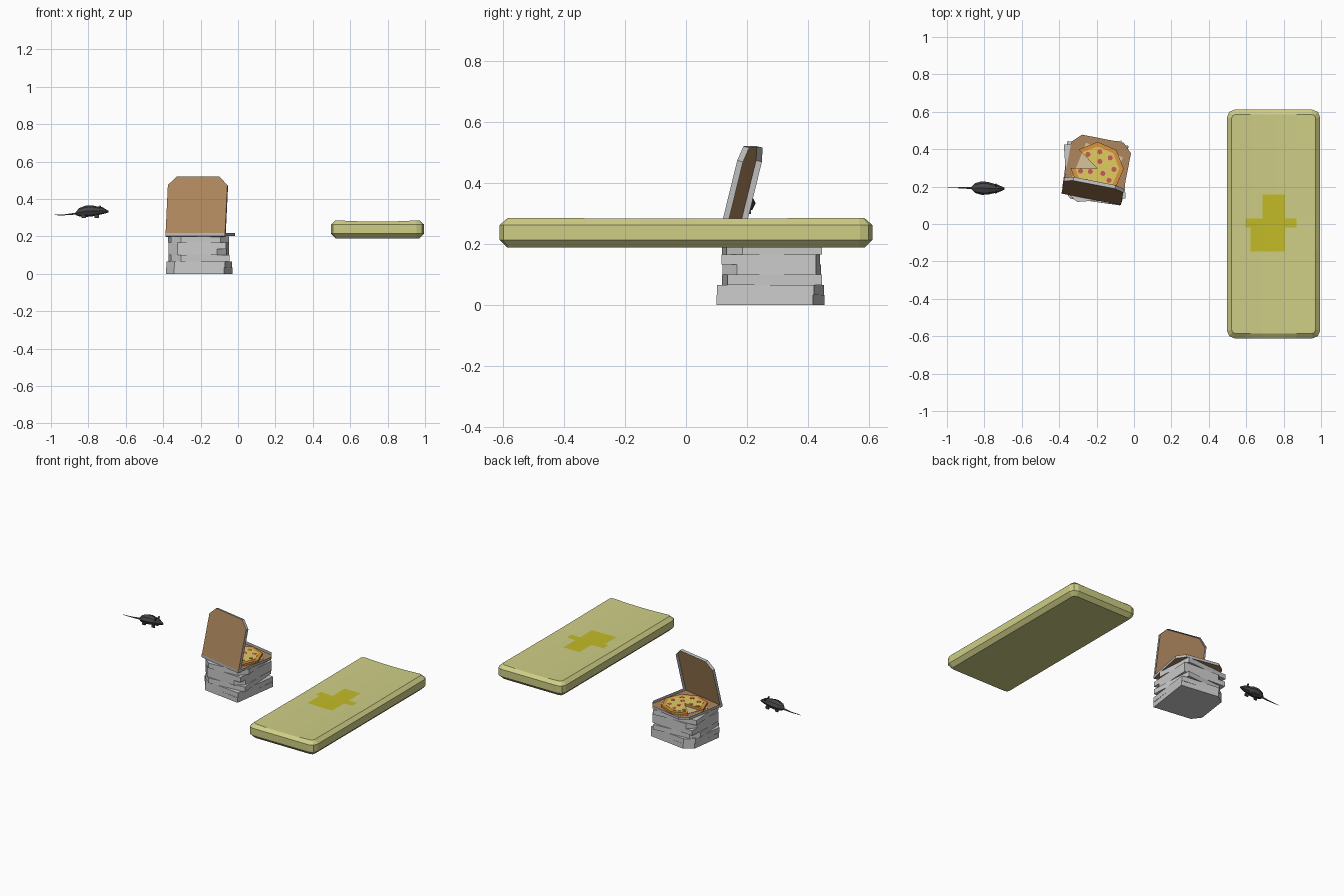
import bpy, bmesh
from math import sin, cos, pi, radians
from mathutils import Matrix, Vector

if "Cube" in bpy.data.objects:
    bpy.data.objects.remove(bpy.data.objects["Cube"])


def mat(name, rgb):
    m = bpy.data.materials.new(name)
    m.diffuse_color = (*rgb, 1)
    m.use_nodes = True
    m.node_tree.nodes["Principled BSDF"].inputs["Base Color"].default_value = m.diffuse_color
    return m


CARD = mat("cardboard", (0.42, 0.24, 0.11))
GREY = mat("printed_side", (0.5, 0.5, 0.5))
PAPER = mat("paper", (0.68, 0.55, 0.33))
CRUST = mat("crust", (0.72, 0.3, 0.05))
CHEESE = mat("cheese", (0.75, 0.6, 0.12))
SALAMI = mat("salami", (0.6, 0.1, 0.1))
FABRIC = mat("fabric", (0.62, 0.62, 0.24))
STAIN = mat("stain", (0.55, 0.5, 0.02))
FUR = mat("fur", (0.06, 0.06, 0.06))
SKIN = mat("skin", (0.14, 0.09, 0.07))


def finish(bm, name, *mats, matrix=None, fix=True):
    if fix:
        bmesh.ops.recalc_face_normals(bm, faces=bm.faces)
    if matrix:
        bm.transform(matrix)
    me = bpy.data.meshes.new(name)
    bm.to_mesh(me)
    bm.free()
    for m in mats:
        me.materials.append(m)
    ob = bpy.data.objects.new(name, me)
    bpy.context.collection.objects.link(ob)
    return ob


def prism(name, pts, z0, z1, *mats, matrix=None):
    bm = bmesh.new()
    f = bm.faces.new([bm.verts.new((x, y, z0)) for x, y in pts])
    r = bmesh.ops.extrude_face_region(bm, geom=[f])
    for v in r["geom"]:
        if isinstance(v, bmesh.types.BMVert):
            v.co.z = z1
    return finish(bm, name, *mats, matrix=matrix)


def outline(w, d, c):
    # box plan, hinge edge on y = 0, two cut corners at the far side
    return [(-w, 0), (w, 0), (w, d - c), (w - c, d), (c - w, d), (-w, d - c)]


def tray(name, depth, matrix):
    bm = bmesh.new()
    pts = outline(0.162, 0.33, 0.048)
    low = [bm.verts.new((x, y, 0)) for x, y in pts]
    top = [bm.verts.new((x, y, depth)) for x, y in pts]
    bm.faces.new(low)
    n = len(pts)
    for i in range(n):
        j = (i + 1) % n
        bm.faces.new((low[i], low[j], top[j], top[i])).material_index = 1
    ob = finish(bm, name, CARD, GREY, matrix=matrix)
    return ob


# closed boxes in the stack, each turned a little
H = 0.0333
turns = [82, 83, 94, 177, 87, 184]
for i, a in enumerate(turns):
    s = 0.16 if i < 2 else 0.155
    pts = [(x, y - s) for x, y in outline(s, 2 * s, 0.05)]
    prism(f"closed_box_{i + 1}", pts, i * H, (i + 1) * H,
          matrix=Matrix.Translation((-0.21, 0.28, 0)) @ Matrix.Rotation(radians(a), 4, 'Z'))

# open box on top, lid hinged at the front
base = Matrix.Translation((-0.229, 0.132, 0.201)) @ Matrix.Rotation(radians(-11), 4, 'Z')
tray("open_box_base", 0.018, base)
tray("open_box_lid", -0.02, base @ Matrix.Rotation(radians(76), 4, 'X'))

# paper and pizza with one slice missing
pc = base @ Matrix.Translation((0, 0.168, 0))
prism("paper_sheet", [(0.15 * cos(k * pi / 2 + 0.6), 0.15 * sin(k * pi / 2 + 0.6)) for k in range(4)],
      0.001, 0.003, PAPER, matrix=pc)


def slices(r):
    return [(0, 0)] + [(r * cos(a), r * sin(a)) for a in (radians(190 + 45 * k) for k in range(8))]


prism("pizza_crust", slices(0.142), 0.003, 0.017, CRUST, matrix=pc)
prism("pizza_cheese", slices(0.118), 0.012, 0.019, CHEESE, matrix=pc)
spots = [(0.09, 200 + 42 * k) for k in range(8)] + [(0.04, a) for a in (215, 330, 80)]
for i, (r, a) in enumerate(spots):
    cx, cy = r * cos(radians(a)), r * sin(radians(a))
    prism(f"salami_{i + 1}", [(cx + 0.014 * cos(k * pi / 4), cy + 0.014 * sin(k * pi / 4)) for k in range(8)],
          0.018, 0.0205, SALAMI, matrix=pc)

# mattress: bevelled slab, sagging top, stain made of its own faces
bm = bmesh.new()
bmesh.ops.create_cube(bm, size=1, matrix=Matrix.Translation((0.746, 0, 0.2385))
                      @ Matrix.Diagonal((0.498, 1.222, 0.099, 1)))
up = [e for e in bm.edges if abs(e.verts[0].co.z - e.verts[1].co.z) > 0.05]
bmesh.ops.bevel(bm, geom=up, offset=0.04, segments=2, profile=0.5, affect='EDGES')
rim = [e for e in bm.edges if abs(e.verts[0].co.z - e.verts[1].co.z) < 0.001]
bmesh.ops.bevel(bm, geom=rim, offset=0.025, segments=1, affect='EDGES')
cuts = [('x', v) for v in (0.596, 0.623, 0.687, 0.745, 0.807, 0.869)]
cuts += [('y', v) for v in (-0.4, -0.147, -0.02, 0.03, 0.158, 0.4)]
for ax, v in cuts:
    x = ax == 'x'
    bmesh.ops.bisect_plane(bm, geom=bm.verts[:] + bm.edges[:] + bm.faces[:], dist=1e-5,
                           plane_co=(v, 0, 0) if x else (0, v, 0), plane_no=(1, 0, 0) if x else (0, 1, 0))
rects = [(0.687, 0.807, 0.03, 0.158), (0.596, 0.869, -0.02, 0.03), (0.623, 0.807, -0.147, -0.02)]
for f in bm.faces:
    c = f.calc_center_median()
    if c.z > 0.28 and any(a < c.x < b and d < c.y < e for a, b, d, e in rects):
        f.material_index = 1
for v in bm.verts:
    if v.co.z > 0.28:
        u = (v.co.x - 0.746) / 0.25
        v.co.z -= 0.009 * max(0, 1 - u * u) + 0.003 * (1 - abs(v.co.y) / 0.61)
finish(bm, "mattress", FABRIC, STAIN)


def loft(name, stations, sides, material):
    # stations: x, y, z, half width, half height
    bm = bmesh.new()
    rings = [[bm.verts.new((x, y + w * cos(2 * pi * k / sides), z + h * sin(2 * pi * k / sides)))
              for k in range(sides)] for x, y, z, w, h in stations]
    for a, b in zip(rings, rings[1:]):
        for k in range(sides):
            j = (k + 1) % sides
            bm.faces.new((a[k], a[j], b[j], b[k]))
    bm.faces.new(rings[0])
    bm.faces.new(rings[-1])
    return finish(bm, name, material)


# rat body, tail, ears and feet
loft("rat_body", [(-0.868, 0.192, 0.322, 0.007, 0.007), (-0.85, 0.192, 0.329, 0.026, 0.022),
                  (-0.815, 0.192, 0.334, 0.036, 0.03), (-0.78, 0.191, 0.336, 0.034, 0.03),
                  (-0.752, 0.19, 0.336, 0.026, 0.023), (-0.728, 0.189, 0.338, 0.021, 0.02),
                  (-0.705, 0.189, 0.334, 0.011, 0.01), (-0.692, 0.189, 0.332, 0.004, 0.004)], 8, FUR)
loft("rat_tail", [(-0.995, 0.193, 0.314, 0.001, 0.001), (-0.93, 0.194, 0.315, 0.003, 0.003),
                  (-0.86, 0.192, 0.322, 0.006, 0.006)], 6, SKIN)
for s, side in ((-1, "right"), (1, "left")):
    bm = bmesh.new()
    bmesh.ops.create_icosphere(bm, subdivisions=1, radius=0.011,
                               matrix=Matrix.Translation((-0.738, 0.189 + s * 0.018, 0.357))
                               @ Matrix.Diagonal((0.45, 1, 1, 1)))
    finish(bm, f"rat_ear_{side}", FUR)
    for px, part in ((-0.825, "hind"), (-0.755, "front")):
        bm = bmesh.new()
        bmesh.ops.create_cube(bm, size=1, matrix=Matrix.Translation((px, 0.191 + s * 0.018, 0.308))
                              @ Matrix.Diagonal((0.022, 0.01, 0.018, 1)))
        finish(bm, f"rat_{part}_foot_{side}", FUR)
